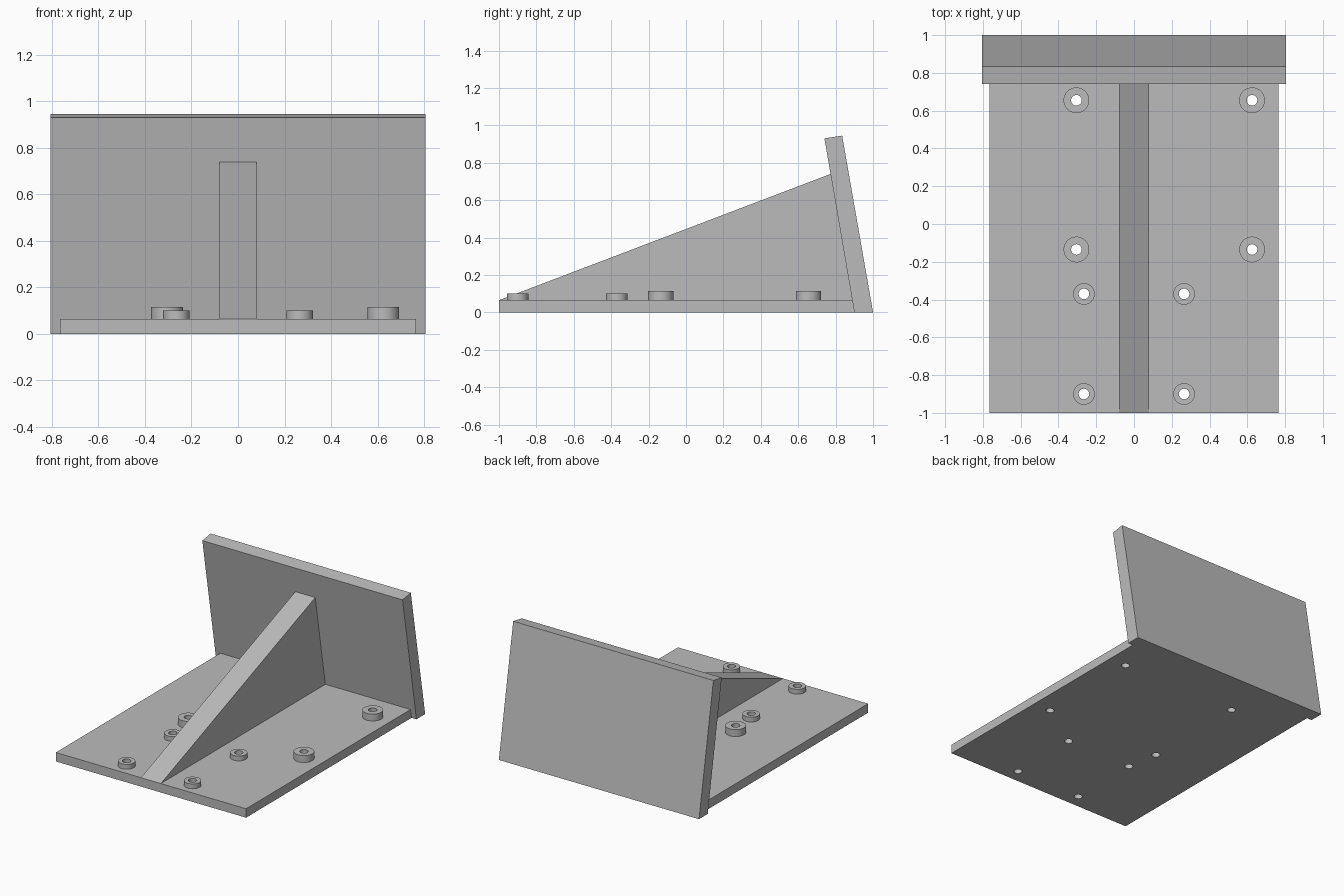
import bpy, bmesh, math

if "Cube" in bpy.data.objects:
    bpy.data.objects.remove(bpy.data.objects["Cube"])

grey = bpy.data.materials.new("plain grey")
grey.diffuse_color = (0.5, 0.5, 0.5, 1)
grey.use_nodes = True
grey.node_tree.nodes["Principled BSDF"].inputs["Base Color"].default_value = grey.diffuse_color

PLATE_TOP = 0.065
HOLE_R = 0.028
SEGMENTS = 48


def make_object(name, bm):
    bmesh.ops.recalc_face_normals(bm, faces=bm.faces)
    mesh = bpy.data.meshes.new(name)
    bm.to_mesh(mesh)
    bm.free()
    mesh.materials.append(grey)
    obj = bpy.data.objects.new(name, mesh)
    bpy.context.collection.objects.link(obj)
    return obj


def extrude_profile(name, profile, half_width):
    """Extrude a (y, z) side profile across x."""
    bm = bmesh.new()
    face = bm.faces.new([bm.verts.new((-half_width, y, z)) for y, z in profile])
    new = bmesh.ops.extrude_face_region(bm, geom=[face])["geom"]
    verts = [v for v in new if isinstance(v, bmesh.types.BMVert)]
    bmesh.ops.translate(bm, verts=verts, vec=(2 * half_width, 0, 0))
    return make_object(name, bm)


def add_lathe(bm, x, y, section):
    """Spin a closed (radius, z) section around the vertical axis at x, y."""
    rings = []
    for i in range(SEGMENTS):
        a = 2 * math.pi * i / SEGMENTS
        rings.append([bm.verts.new((x + r * math.cos(a), y + r * math.sin(a), z))
                      for r, z in section])
    n = len(section)
    for i in range(SEGMENTS):
        a, b = rings[i], rings[(i + 1) % SEGMENTS]
        for j in range(n):
            k = (j + 1) % n
            bm.faces.new((a[j], b[j], b[k], a[k]))


def smooth(obj):
    bpy.ops.object.select_all(action='DESELECT')
    obj.select_set(True)
    bpy.context.view_layer.objects.active = obj
    bpy.ops.object.shade_smooth_by_angle(angle=math.radians(30))


# Base plate, leaning back panel and triangular rib
base = extrude_profile("base_plate", [(-1, 0), (0.9, 0), (0.889, PLATE_TOP), (-1, PLATE_TOP)], 0.765)
extrude_profile("back_panel", [(0.9, 0), (1, 0), (0.835, 0.945), (0.74, 0.93)], 0.805)
extrude_profile("support_rib", [(-1, PLATE_TOP), (0.889, PLATE_TOP), (0.773, 0.74)], 0.08)

# Raised bosses: x, y, outer radius, top height
bosses = [(x, y, 0.068, 0.115) for x in (-0.305, 0.625) for y in (0.655, -0.135)]
bosses += [(x, y, 0.057, 0.1) for x in (-0.265, 0.265) for y in (-0.37, -0.9)]
for i, (x, y, r, top) in enumerate(bosses):
    bm = bmesh.new()
    add_lathe(bm, x, y, [(HOLE_R, PLATE_TOP), (r, PLATE_TOP), (r, top), (HOLE_R, top)])
    smooth(make_object(f"boss_{i + 1}", bm))

# Screw holes through the plate
bm = bmesh.new()
for x, y, r, top in bosses:
    ret = bmesh.ops.create_cone(bm, cap_ends=True, segments=SEGMENTS,
                                radius1=HOLE_R, radius2=HOLE_R, depth=0.4)
    bmesh.ops.translate(bm, verts=ret["verts"], vec=(x, y, 0))
cutter = make_object("hole_cutter", bm)
cutter.hide_render = True
mod = base.modifiers.new("screw_holes", 'BOOLEAN')
mod.operation = 'DIFFERENCE'
mod.solver = 'EXACT'
mod.object = cutter
bpy.context.view_layer.objects.active = base
bpy.ops.object.modifier_apply(modifier=mod.name)
bpy.data.objects.remove(cutter)
smooth(base)
